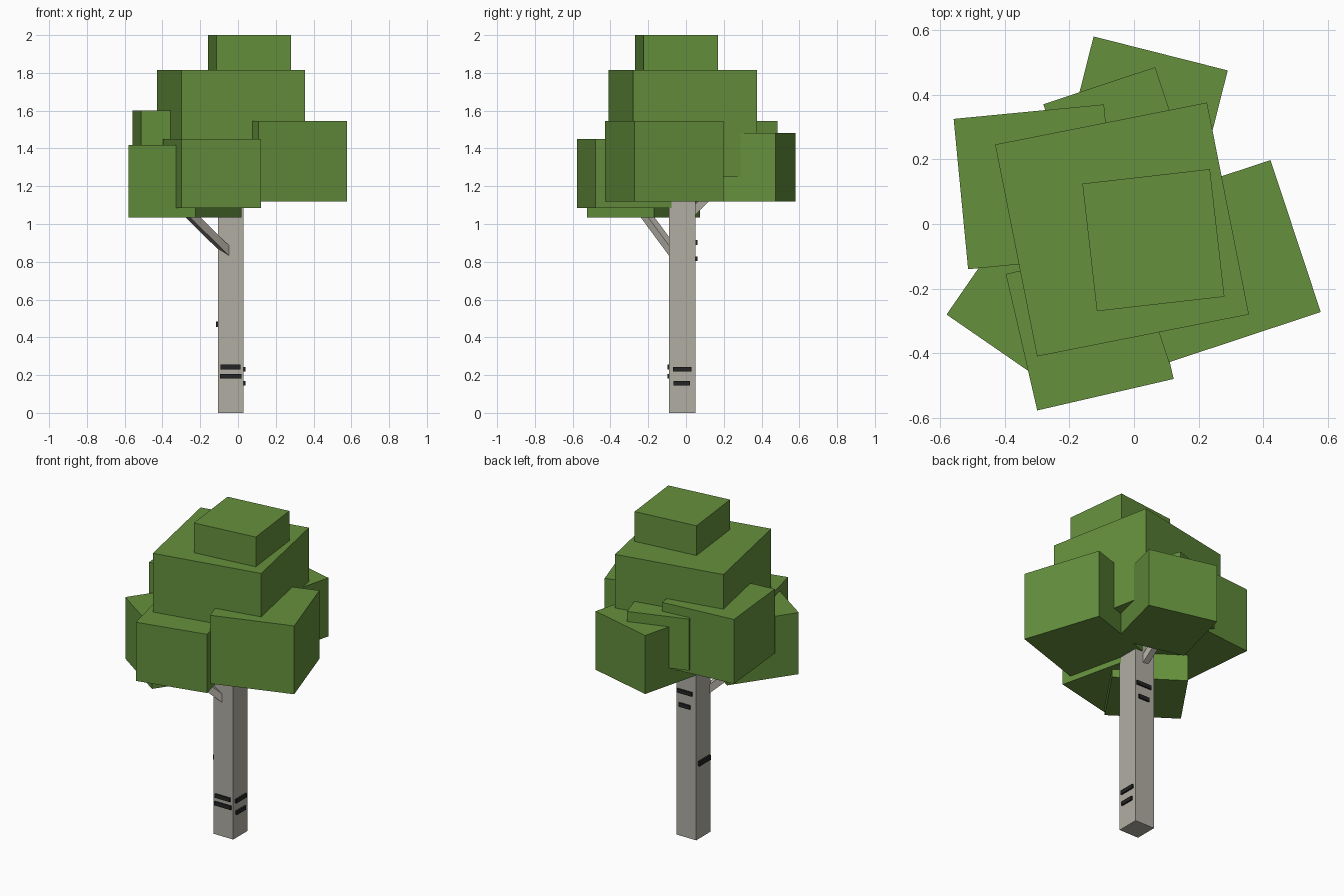
import bpy
from math import radians
from mathutils import Vector

cube = bpy.data.objects.get("Cube")
if cube:
    bpy.data.objects.remove(cube, do_unlink=True)


def material(name, rgb):
    mat = bpy.data.materials.new(name)
    mat.use_nodes = True
    mat.diffuse_color = (*rgb, 1)
    bsdf = next(n for n in mat.node_tree.nodes if n.type == 'BSDF_PRINCIPLED')
    bsdf.inputs["Base Color"].default_value = (*rgb, 1)
    return mat


leaf = material("leaf green", (0.13, 0.28, 0.046))
bark = material("pale bark", (0.44, 0.42, 0.37))
dark = material("dark bark", (0.017, 0.017, 0.017))


def box(name, centre, size, mat, rotation=(0, 0, 0)):
    bpy.ops.mesh.primitive_cube_add(size=1, location=centre, rotation=rotation)
    ob = bpy.context.object
    ob.name = name
    ob.scale = size
    bpy.ops.object.transform_apply(location=False, rotation=False, scale=True)
    ob.data.materials.append(mat)
    return ob


def span_box(name, low, high, mat):
    low, high = Vector(low), Vector(high)
    return box(name, (low + high) / 2, high - low, mat)


def branch(name, start, end, width):
    start, end = Vector(start), Vector(end)
    axis = end - start
    turn = axis.to_track_quat('Z', 'Y').to_euler()
    box(name, (start + end) / 2, (width, width, axis.length), bark, turn)


# Trunk and branches
span_box("trunk", (-0.105, -0.09, 0), (0.03, 0.05, 1.3), bark)
branch("front_branch", (-0.035, -0.055, 0.835), (-0.31, -0.255, 1.105), 0.042)
branch("back_branch", (-0.035, 0.0, 1.03), (-0.07, 0.2, 1.23), 0.04)

# Foliage blocks: name, x, y, width, turn, bottom, top
for name, x, y, width, turn, bottom, top in (
    ("crown_top", 0.06, -0.05, 0.397, 6.5, 1.66, 2.0),
    ("crown_main", -0.037, -0.017, 0.668, 11.2, 1.25, 1.815),
    ("foliage_right_side", 0.265, -0.115, 0.495, 18.3, 1.12, 1.545),
    ("foliage_front", -0.137, -0.317, 0.433, 13, 1.085, 1.45),
    ("foliage_front_corner", -0.28, -0.225, 0.431, -34.6, 1.035, 1.418),
    ("foliage_back_corner", -0.303, 0.115, 0.467, 5.5, 1.2, 1.6),
    ("foliage_back", 0.03, 0.32, 0.428, -14.2, 1.118, 1.482),
    ("foliage_back_small", -0.05, 0.255, 0.364, 18.4, 1.225, 1.545),
):
    box(name, (x, y, (bottom + top) / 2), (width, width, top - bottom),
        leaf, (0, 0, radians(turn)))

# Bark marks: start and end along the face, height
for i, (a, b, z) in enumerate(((-0.092, 0.012, 0.243), (-0.096, 0.018, 0.195))):
    span_box(f"front_mark_{i}", (a, -0.099, z - 0.012), (b, -0.085, z + 0.012), dark)
for i, (a, b, z) in enumerate(((-0.07, 0.03, 0.232), (-0.065, 0.022, 0.158))):
    span_box(f"side_mark_{i}", (0.025, a, z - 0.012), (0.04, b, z + 0.012), dark)
for i, (a, b, z) in enumerate(((-0.08, 0.025, 0.902), (-0.065, 0.01, 0.817))):
    span_box(f"back_mark_{i}", (a, 0.045, z - 0.012), (b, 0.06, z + 0.012), dark)
span_box("far_side_mark", (-0.116, -0.08, 0.455), (-0.1, 0.03, 0.485), dark)
